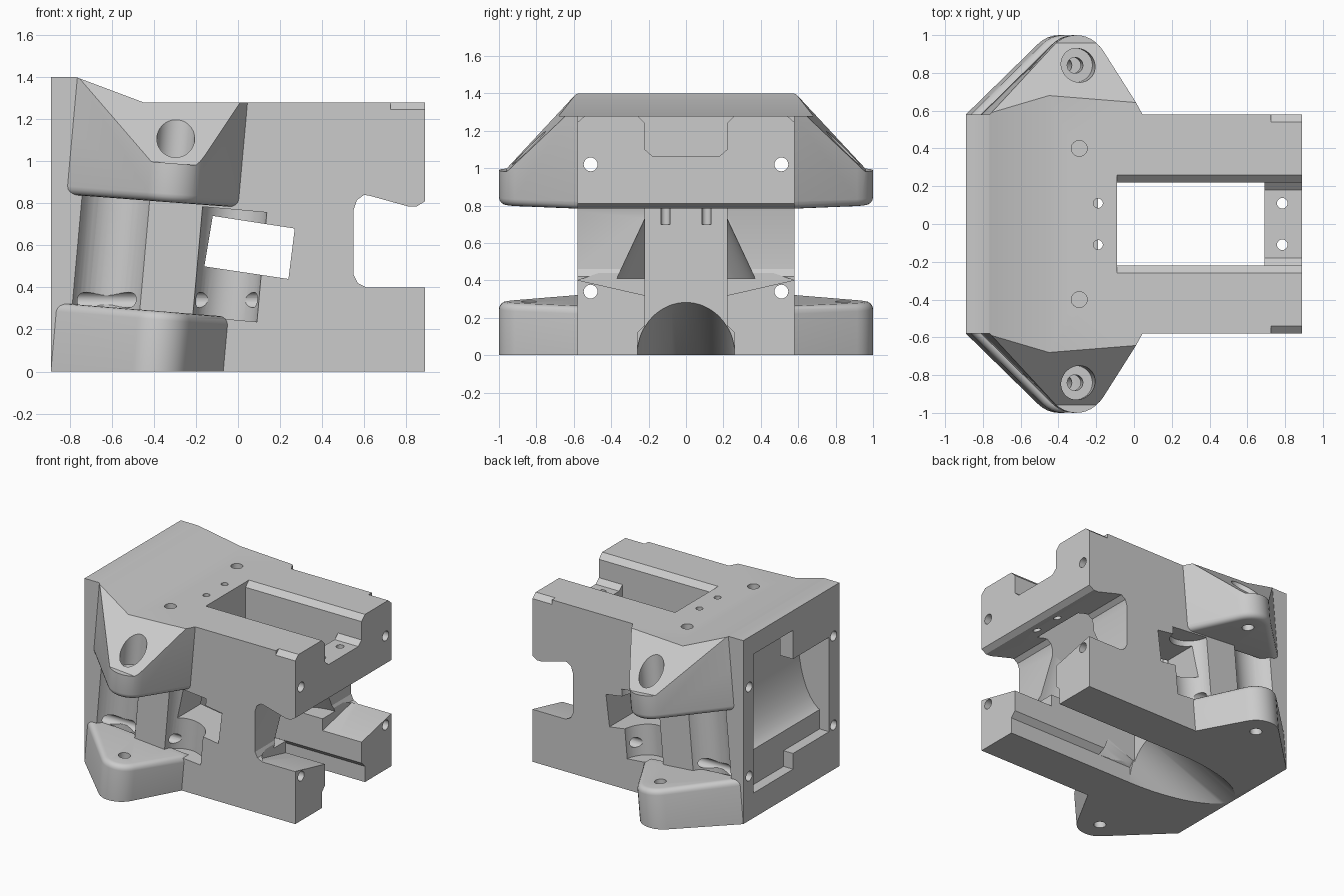
import bpy, bmesh, math
from mathutils import Vector

if "Cube" in bpy.data.objects:
    bpy.data.objects.remove(bpy.data.objects["Cube"], do_unlink=True)

grey = bpy.data.materials.new("plain grey")
grey.use_nodes = True
grey.diffuse_color = (0.6, 0.6, 0.6, 1)
grey.node_tree.nodes["Principled BSDF"].inputs["Base Color"].default_value = grey.diffuse_color

LEAN = 0.09  # sideways lean of the ears and grooves per unit of height


def make_object(name, bm):
    bmesh.ops.recalc_face_normals(bm, faces=bm.faces)
    mesh = bpy.data.meshes.new(name)
    bm.to_mesh(mesh)
    bm.free()
    mesh.materials.append(grey)
    obj = bpy.data.objects.new(name, mesh)
    bpy.context.collection.objects.link(obj)
    return obj


def loft(bm, lower, upper):
    a = [bm.verts.new(p) for p in lower]
    b = [bm.verts.new(p) for p in upper]
    caps = [bm.faces.new(a), bm.faces.new(b)]
    for i in range(len(a)):
        j = (i + 1) % len(a)
        bm.faces.new((a[i], a[j], b[j], b[i]))
    return caps


def prism(name, points, axis, start, end):
    """Extrude a 2D profile along axis 0, 1 or 2."""
    def place(p, d):
        v = list(p)
        v.insert(axis, d)
        return v
    bm = bmesh.new()
    loft(bm, [place(p, start) for p in points], [place(p, end) for p in points])
    return make_object(name, bm)


def box(name, x, y, z):
    return prism(name, [(x[0], y[0]), (x[1], y[0]), (x[1], y[1]), (x[0], y[1])], 2, *z)


def rod(name, p, q, r1, r2=None, sides=40):
    p, q = Vector(p), Vector(q)
    bm = bmesh.new()
    bmesh.ops.create_cone(bm, cap_ends=True, segments=sides, radius1=r1,
                          radius2=r1 if r2 is None else r2, depth=(q - p).length)
    turn = (q - p).to_track_quat('Z', 'Y').to_matrix().to_4x4()
    bmesh.ops.transform(bm, matrix=turn, verts=bm.verts)
    bmesh.ops.translate(bm, vec=(p + q) / 2, verts=bm.verts)
    return make_object(name, bm)


def combine(target, tool, operation='DIFFERENCE'):
    tool.hide_render = True
    bpy.context.view_layer.objects.active = target
    mod = target.modifiers.new("shape", 'BOOLEAN')
    mod.operation, mod.solver, mod.object = operation, 'EXACT', tool
    bpy.ops.object.modifier_apply(modifier=mod.name)
    bpy.data.objects.remove(tool, do_unlink=True)


def roof_wedge(side):
    """Cutter for the sloping ear roof, ending in a narrow flat lip."""
    def section(x):
        ridge = 0.68 - 0.08 * (x + 0.45)
        lip = 0.965 - 0.08 * x
        pts = [(ridge - 0.32, 1.6), (ridge + 1.28 - lip, lip), (1.2, lip), (1.2, 1.6)]
        return [(x, y * side, z) for y, z in pts]
    bm = bmesh.new()
    loft(bm, section(-1.2), section(0.3))
    return make_object("ear_roof_cutter", bm)


def ear(name, side, upper):
    """Leaning mounting ear with a round tip and one rounded rim."""
    outline = [(-0.07, 0.5), (-0.07, 0.58)]
    for i in range(11):
        a = math.radians(28 + i * 10.7)
        outline.append((-0.395 + 0.16 * math.cos(a), 0.84 + 0.16 * math.sin(a)))
    outline += [(-0.89, 0.58), (-0.89, 0.5)]

    def level(base, slope):
        pts = []
        for x, y in outline:
            z = base - slope * x
            pts.append((x + LEAN * z, y * side, z))
        return pts
    bm = bmesh.new()
    if upper:
        rim = loft(bm, level(0.775, 0.075), level(1.55, 0))[0]
    else:
        rim = loft(bm, level(0, 0), level(0.255, 0.08))[1]
    bmesh.ops.recalc_face_normals(bm, faces=bm.faces)
    bmesh.ops.bevel(bm, geom=list(rim.edges), offset=0.04, segments=4,
                    profile=0.5, affect='EDGES')
    obj = make_object(name, bm)
    if upper:
        combine(obj, roof_wedge(side))
    return obj


# Main block with the jaw opening at one end
body = prism("housing_body", [
    (-0.89, 0), (0.89, 0), (0.89, 0.40), (0.61, 0.40), (0.57, 0.42), (0.55, 0.46),
    (0.55, 0.77), (0.565, 0.815), (0.60, 0.84), (0.63, 0.835), (0.81, 0.785),
    (0.85, 0.785), (0.89, 0.81), (0.89, 1.5), (-0.89, 1.5)], 1, -0.58, 0.58)

# Leaning round grooves in both side walls
for side in (1, -1):
    for x, y, r, low, high in ((-0.655, 0.66, 0.18, 0.2, 0.95), (-0.085, 0.6, 0.155, 0.25, 0.77)):
        combine(body, rod("groove_cutter", (x + LEAN * low, y * side, low),
                          (x + LEAN * high, y * side, high), r))

# Ears
for side in (1, -1):
    for upper in (False, True):
        combine(body, ear("mounting_ear", side, upper), 'UNION')

# Roof line: raised lip, ramp and flat deck
combine(body, prism("roof_cutter", [(-1, 1.4), (-0.77, 1.4), (-0.45, 1.28), (1, 1.28),
                                    (1, 2), (-1, 2)], 1, -1.2, 1.2))

# Vertical well, the bridge notch and the lower channel
combine(body, box("well_cutter", (-0.09, 0.69), (-0.22, 0.22), (-0.1, 1.6)))
combine(body, box("inner_chamber_cutter", (-0.19, 0.2), (-0.22, 0.22), (0.1, 0.85)))
combine(body, prism("notch_cutter", [(-0.18, 1.065), (0.18, 1.065), (0.22, 1.1), (0.22, 1.6),
                                     (-0.22, 1.6), (-0.22, 1.1)], 0, 0.6, 1))
combine(body, box("lower_gap_cutter", (0.6, 1), (-0.22, 0.22), (-0.1, 0.6)))
combine(body, prism("well_chamfer_cutter", [(-0.21, 1.23), (0.21, 1.23), (0.27, 1.29),
                                            (-0.27, 1.29)], 0, -0.09, 1))
combine(body, prism("channel_cutter", [(-0.26, -0.1), (0.26, -0.1), (0.26, 0.12), (0.22, 0.16),
                                       (-0.22, 0.16), (-0.26, 0.12)], 0, -0.18, 1))
combine(body, rod("scoop_cutter", (0.1, 0, 0.12), (-0.95, 0, -0.31), 0.26, sides=64))

# Sloping jaw floor and flared throat
combine(body, prism("jaw_floor_cutter", [(-0.575, 0.401), (0, 0.27), (0.575, 0.401),
                                         (0.3, 0.5), (-0.3, 0.5)], 0, 0.56, 1))
combine(body, rod("throat_cutter", (0.55, 0, 0.41), (0.55, 0, 0.74), 0.37, 0.215, 64))

# Tilted cross window
combine(body, prism("window_cutter", [(-0.16, 0.50), (0.24, 0.44), (0.27, 0.68),
                                      (-0.12, 0.74)], 1, -0.8, 0.8))

# Stepped shallow recess in the closed end with a curved scoop behind it
combine(body, box("recess_cutter", (-1, -0.81), (-0.02, 0.455), (0.19, 1.25)))
combine(body, box("recess_cutter", (-1, -0.81), (-0.455, 0), (0.31, 1.03)))
scoop = [(-0.9, 1.22), (-0.9, 0.44)]
for i in range(11):
    a = math.radians(9 * i)
    scoop.append((-0.87 + 0.24 * math.sin(a), 0.96 - 0.52 * math.cos(a)))
scoop.append((-0.63, 1.22))
combine(body, prism("curved_scoop_cutter", scoop, 1, -0.455, 0.455))
# Restore the upper stepped block of the recess
combine(body, box("recess_block", (-0.889, -0.78), (-0.47, -0.02), (1.03, 1.26)), 'UNION')

for side in (1, -1):
    # Bevelled corner nicks on the open end
    combine(body, prism("nick_cutter", [(0.53 * side, 1.289), (0.6 * side, 1.228),
                                        (0.6 * side, 1.289)], 0, 0.725, 1))
    # Long bolt holes
    for z in (0.34, 1.02):
        combine(body, rod("bolt_cutter", (-1, 0.51 * side, z), (1, 0.51 * side, z), 0.037, sides=24))
    # Small holes in the deck and the bridge
    for x, y, r, low in ((-0.29, 0.40, 0.042, 1.1), (-0.19, 0.11, 0.025, 0.7),
                         (0.785, 0.11, 0.028, 0.7)):
        combine(body, rod("deck_hole_cutter", (x, y * side, low), (x, y * side, 1.5), r, sides=24))
    # Leaning ear bolts with a deep seat in the upper ear
    combine(body, rod("ear_hole_cutter", (-0.405, 0.84 * side, -0.1),
                      (-0.29, 0.84 * side, 1.2), 0.042, sides=24))
    combine(body, rod("ear_seat_cutter", (-0.31, 0.84 * side, 0.95),
                      (-0.27, 0.84 * side, 1.4), 0.09))

bpy.ops.object.select_all(action='DESELECT')
body.select_set(True)
bpy.context.view_layer.objects.active = body
bpy.ops.object.shade_smooth_by_angle(angle=math.radians(25))
